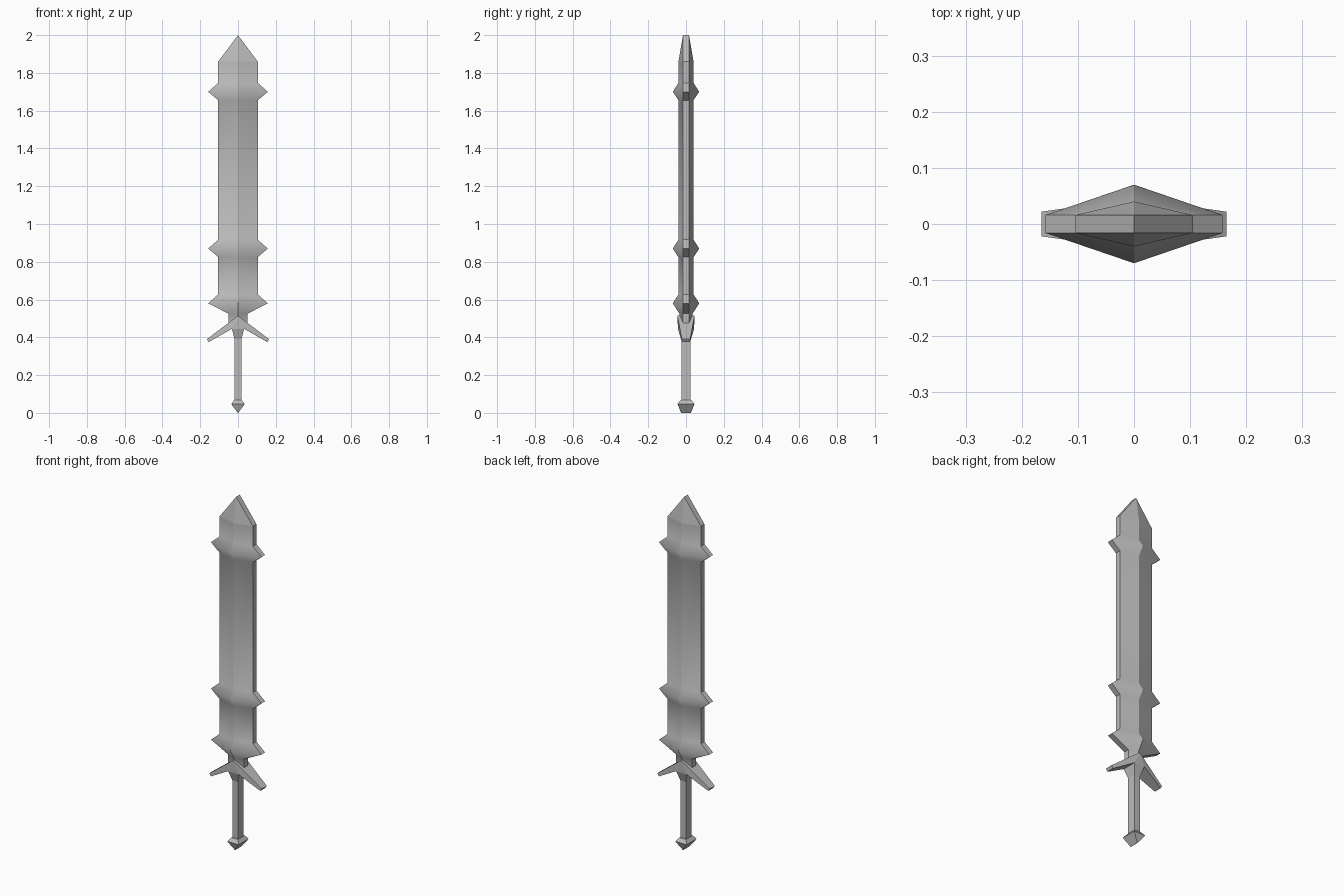
import bpy
import bmesh

cube = bpy.data.objects.get("Cube")
if cube:
    bpy.data.objects.remove(cube, do_unlink=True)

GREY = 0.5
steel = bpy.data.materials.new("plain steel grey")
steel.use_nodes = True
steel.diffuse_color = (GREY, GREY, GREY, 1)
steel.node_tree.nodes["Principled BSDF"].inputs["Base Color"].default_value = (GREY, GREY, GREY, 1)


def finish(name, bm):
    bmesh.ops.remove_doubles(bm, verts=bm.verts, dist=0.0001)
    bmesh.ops.recalc_face_normals(bm, faces=bm.faces)
    mesh = bpy.data.meshes.new(name)
    bm.to_mesh(mesh)
    bm.free()
    mesh.materials.append(steel)
    obj = bpy.data.objects.new(name, mesh)
    bpy.context.collection.objects.link(obj)
    return obj


def loft(bm, rings):
    """Skin a stack of closed rings of points and cap both ends."""
    loops = [[bm.verts.new(p) for p in ring] for ring in rings]
    n = len(loops[0])
    for low, high in zip(loops, loops[1:]):
        for i in range(n):
            j = (i + 1) % n
            bm.faces.new((low[i], low[j], high[j], high[i]))
    bm.faces.new(loops[0][::-1])
    bm.faces.new(loops[-1])


def rectangle(z, x, y):
    return [(-x, -y, z), (x, -y, z), (x, y, z), (-x, y, z)]


# Blade: six-sided section with a flat edge strip and flared spikes
EDGE, WIDTH, RIDGE = 0.016, 0.105, 0.04
SPIKE_WIDTH, SPIKE_RIDGE = 0.158, 0.07


def blade_ring(z, w, r):
    return [(0, -r, z), (w, -EDGE, z), (w, EDGE, z),
            (0, r, z), (-w, EDGE, z), (-w, -EDGE, z)]


stations = [(0.475, 0.05, 0.03), (0.525, 0.05, 0.035)]
for spike in (0.58, 0.87, 1.70):
    if spike > 0.6:
        stations.append((spike - 0.045, WIDTH, RIDGE))
    stations += [(spike, SPIKE_WIDTH, SPIKE_RIDGE), (spike + 0.047, WIDTH, RIDGE)]
stations += [(1.86, WIDTH, RIDGE), (2.0, 0, EDGE)]

bm = bmesh.new()
loft(bm, [blade_ring(*s) for s in stations])
bmesh.ops.remove_doubles(bm, verts=bm.verts, dist=0.0001)
bm.normal_update()
# Broad faces flow smoothly along the length; ridge and edge strips stay crisp
for face in bm.faces:
    face.smooth = abs(face.normal.y) > 0.3
for edge in bm.edges:
    a, b = edge.verts
    across = abs(a.co.z - b.co.z) < 0.001
    edge.smooth = across and a.co.z < 1.8 and abs(a.co.x - b.co.x) > 0.01
finish("blade", bm)

# Guard: one drooping arm and half the collar, mirrored across the middle
points = [(0, 0.515, 0.045), (0.165, 0.39, 0.022), (0.155, 0.375, 0.022),
          (0.032, 0.445, 0.043), (0.018, 0.39, 0.024), (0, 0.39, 0.024),
          (0, 0.445, 0.043)]
bm = bmesh.new()
front = [bm.verts.new((x, -y, z)) for x, z, y in points]
back = [bm.verts.new((x, y, z)) for x, z, y in points]
for side in (front, back):
    for patch in ((0, 1, 2, 3), (0, 3, 6), (6, 3, 4, 5)):
        bm.faces.new([side[i] for i in patch])
for i in range(5):
    bm.faces.new((front[i], front[i + 1], back[i + 1], back[i]))
guard = finish("guard", bm)
mirror = guard.modifiers.new("mirror", "MIRROR")
mirror.use_axis[0] = True
mirror.use_clip = True

# Grip
bm = bmesh.new()
loft(bm, [rectangle(0.055, 0.018, 0.024), rectangle(0.4, 0.018, 0.024)])
finish("grip", bm)

# Pommel: wedge ending in a short ridge along the depth
bm = bmesh.new()
loft(bm, [rectangle(0, 0.001, 0.026), rectangle(0.047, 0.036, 0.045),
          rectangle(0.067, 0.021, 0.03)])
finish("pommel", bm)
